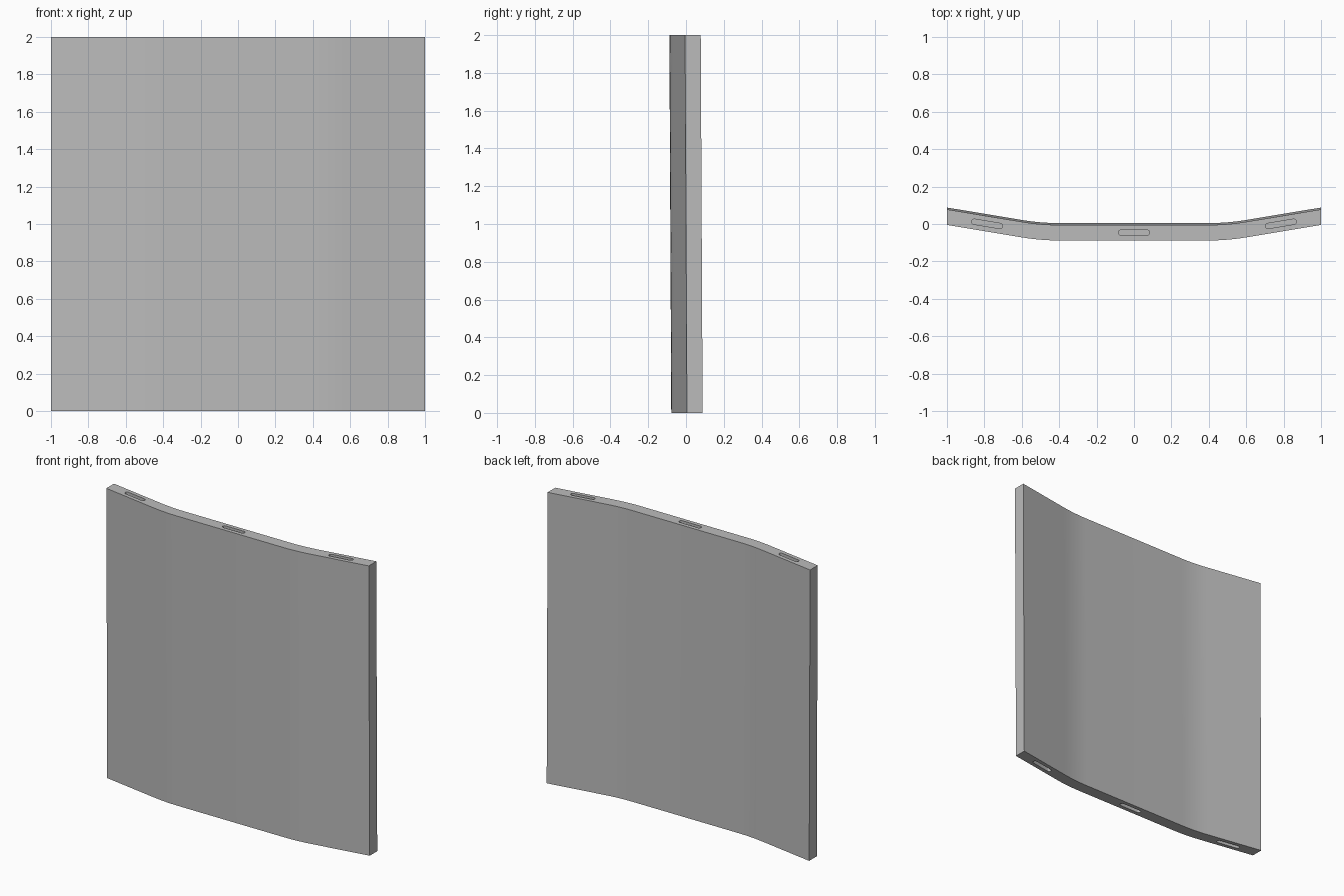
import bpy, bmesh, math

cube = bpy.data.objects.get("Cube")
if cube:
    bpy.data.objects.remove(cube, do_unlink=True)

HEIGHT = 2.0
THICK = 0.083
SLOPE = 0.166        # rise of the side wings
BEND = (0.4, 0.6)    # start and end of the rounded bend
LEAN = 0.01          # top leans slightly forward

grey = bpy.data.materials.new("plain grey")
grey.use_nodes = True
grey.diffuse_color = (0.5, 0.5, 0.5, 1)
grey.node_tree.nodes["Principled BSDF"].inputs["Base Color"].default_value = grey.diffuse_color


def rise(x):
    """Backward offset of the panel at a distance from its centre."""
    x, (a, b) = abs(x), BEND
    if x <= a:
        return 0.0
    if x >= b:
        return SLOPE * (x - (a + b) / 2)
    return SLOPE * (x - a) ** 2 / (2 * (b - a))


def prism(name, bottom, top):
    """Closed solid between two matching outlines."""
    bm = bmesh.new()
    low = [bm.verts.new(p) for p in bottom]
    high = [bm.verts.new(p) for p in top]
    n = len(low)
    bm.faces.new(low[::-1])
    bm.faces.new(high)
    for i in range(n):
        j = (i + 1) % n
        bm.faces.new((low[i], low[j], high[j], high[i]))
    bmesh.ops.recalc_face_normals(bm, faces=bm.faces)
    mesh = bpy.data.meshes.new(name)
    bm.to_mesh(mesh)
    bm.free()
    mesh.materials.append(grey)
    obj = bpy.data.objects.new(name, mesh)
    bpy.context.collection.objects.link(obj)
    return obj


# Bent panel
bend_xs = [BEND[0] + (BEND[1] - BEND[0]) * i / 8 for i in range(9)]
xs = [-1.0] + [-x for x in reversed(bend_xs)] + bend_xs + [1.0]


def outline(z):
    front = -0.078 - LEAN * z / HEIGHT
    return ([(x, front + rise(x), z) for x in xs]
            + [(x, front + THICK + rise(x), z) for x in reversed(xs)])


panel = prism("bent_panel", outline(0), outline(HEIGHT))


# Rounded connector slots in the top and bottom edges
def slot(x, z):
    half, radius, depth = 0.07, 0.014, 0.06
    angle = math.copysign(math.atan(SLOPE), x) if x else 0
    cy = -0.078 - LEAN * z / HEIGHT + THICK / 2 + rise(x)
    ring = []
    for end in (1, -1):
        for i in range(9):
            a = math.pi * (i / 8 - 0.5) + (0 if end > 0 else math.pi)
            u, v = end * half + radius * math.cos(a), radius * math.sin(a)
            ring.append((x + u * math.cos(angle) - v * math.sin(angle),
                         cy + u * math.sin(angle) + v * math.cos(angle)))
    return prism("slot_cutter", [(p, q, z - depth) for p, q in ring],
                 [(p, q, z + depth) for p, q in ring])


bpy.context.view_layer.objects.active = panel
for z in (0, HEIGHT):
    for x in (-0.785, 0, 0.785):
        cutter = slot(x, z)
        cutter.hide_render = True
        cut = panel.modifiers.new("slot", "BOOLEAN")
        cut.operation = "DIFFERENCE"
        cut.solver = "EXACT"
        cut.object = cutter
        bpy.ops.object.modifier_apply(modifier=cut.name)
        bpy.data.objects.remove(cutter, do_unlink=True)

# Smooth bends with crisp edges
bpy.ops.object.select_all(action="DESELECT")
panel.select_set(True)
bpy.ops.object.shade_smooth_by_angle(angle=math.radians(30))
